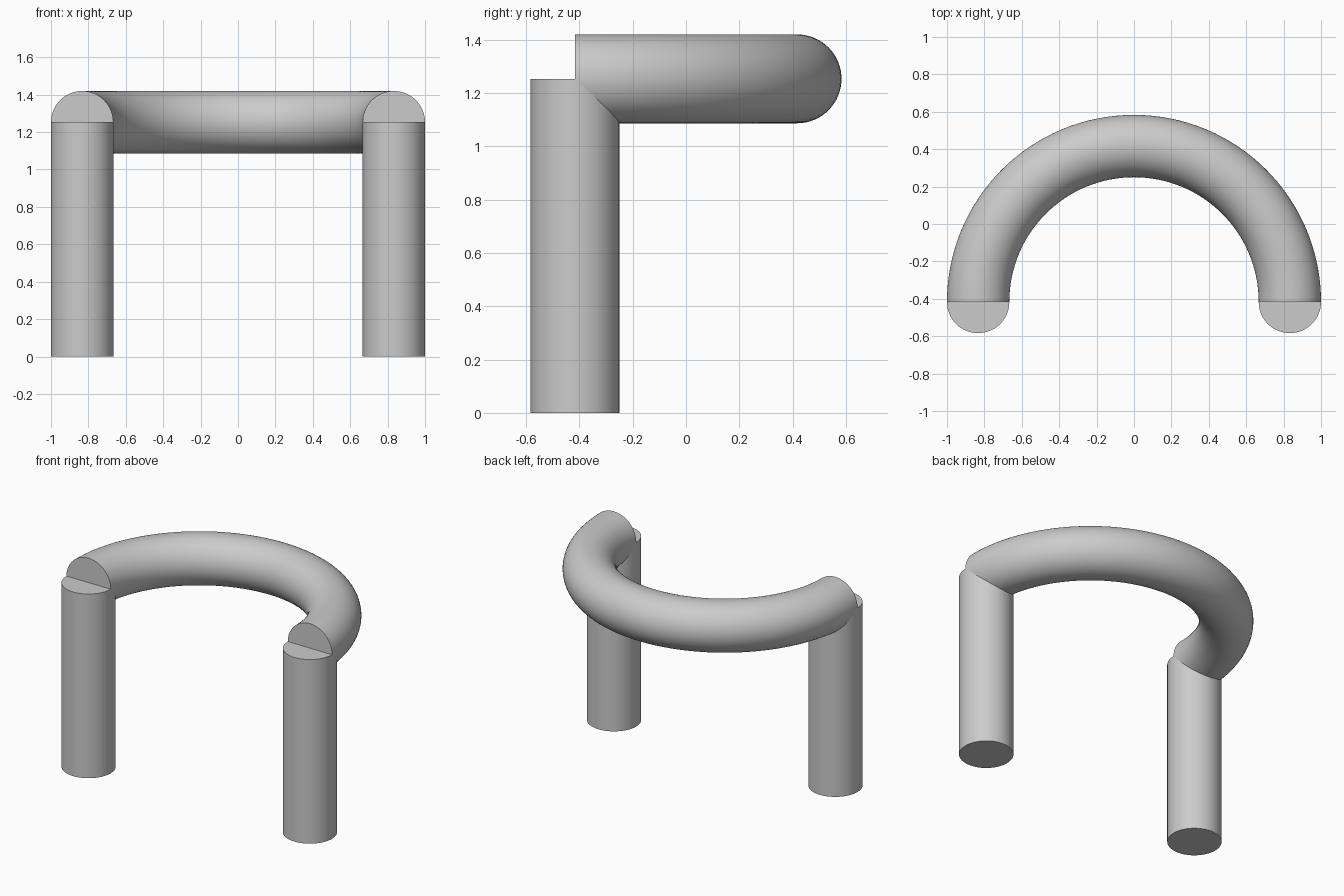
import bpy
import bmesh
from math import pi, radians
from mathutils import Matrix, Vector

if "Cube" in bpy.data.objects:
    bpy.data.objects.remove(bpy.data.objects["Cube"], do_unlink=True)

TUBE = 1 / 6            # tube radius
ARC = 1 - TUBE          # radius of the arch centre line
Y0 = -(1 - TUBE) / 2    # line on which the legs stand
HEIGHT = 1.253          # leg height and arch centre height
SIDES = 64

grey = bpy.data.materials.new("plain grey")
grey.use_nodes = True
colour = (0.6, 0.6, 0.6, 1)
grey.diffuse_color = colour
grey.node_tree.nodes["Principled BSDF"].inputs["Base Color"].default_value = colour


def add_object(name, bm):
    bmesh.ops.recalc_face_normals(bm, faces=bm.faces)
    mesh = bpy.data.meshes.new(name)
    bm.to_mesh(mesh)
    bm.free()
    mesh.materials.append(grey)
    obj = bpy.data.objects.new(name, mesh)
    bpy.context.collection.objects.link(obj)
    bpy.ops.object.select_all(action="DESELECT")
    obj.select_set(True)
    bpy.context.view_layer.objects.active = obj
    bpy.ops.object.shade_smooth_by_angle(angle=radians(35))
    return obj


# Upright legs with flat tops
for side, x in (("left", ARC), ("right", -ARC)):
    bm = bmesh.new()
    bmesh.ops.create_cone(bm, cap_ends=True, segments=SIDES, radius1=TUBE, radius2=TUBE,
                          depth=HEIGHT, matrix=Matrix.Translation((x, Y0, HEIGHT / 2)))
    add_object(side + "_leg", bm)

# Half-ring arch: a circle swept half a turn towards the back, with flat ends
bm = bmesh.new()
centre = Vector((0, Y0, HEIGHT))
place = Matrix.Translation(centre + Vector((ARC, 0, 0))) @ Matrix.Rotation(pi / 2, 4, "X")
bmesh.ops.create_circle(bm, segments=SIDES, radius=TUBE, matrix=place)
bmesh.ops.spin(bm, geom=bm.verts[:] + bm.edges[:], cent=centre, axis=(0, 0, 1),
               angle=pi, steps=SIDES)
bmesh.ops.holes_fill(bm, edges=[e for e in bm.edges if e.is_boundary], sides=0)
add_object("curved_arch", bm)
